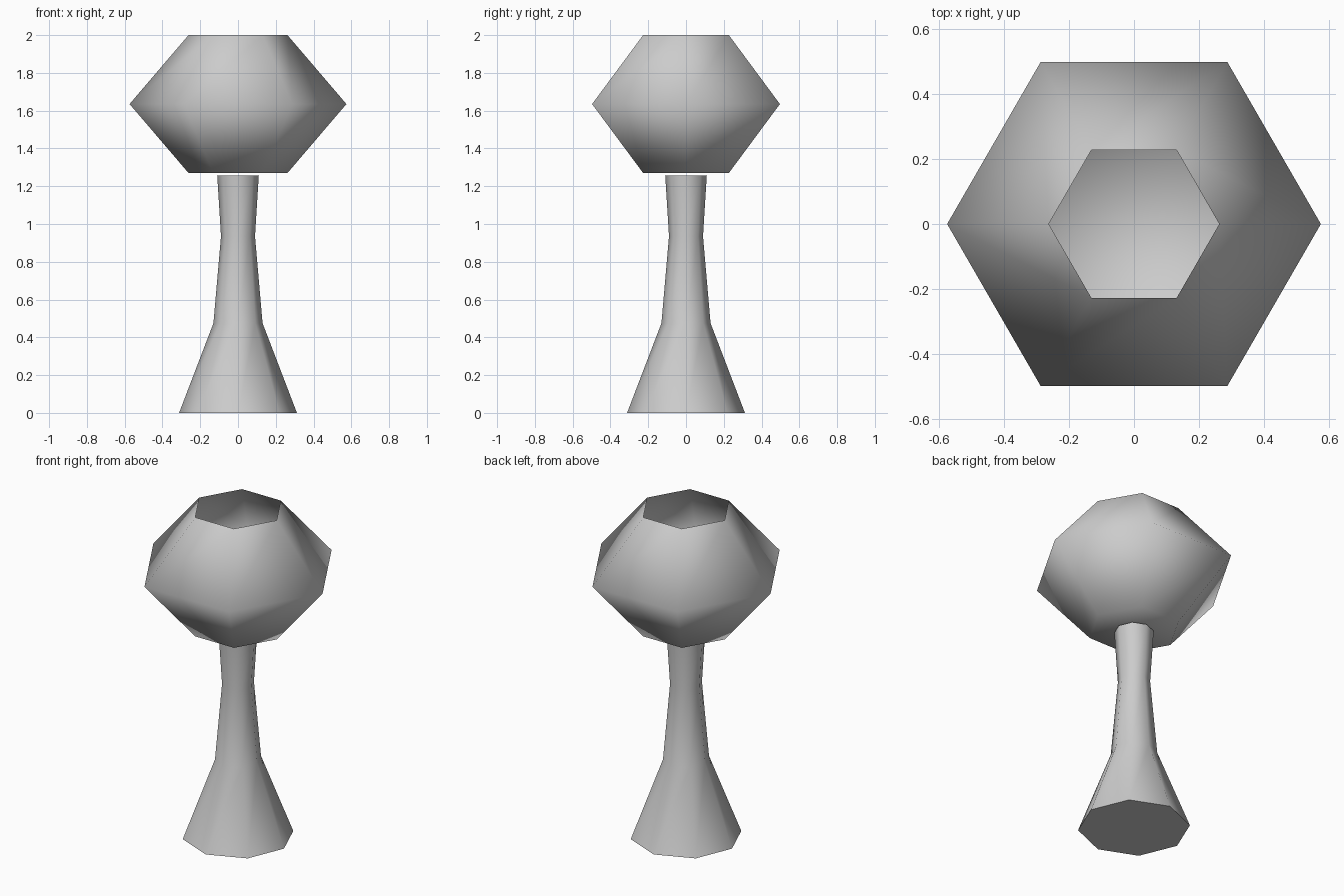
import bpy, bmesh
from math import cos, sin, tau, radians

if "Cube" in bpy.data.objects:
    bpy.data.objects.remove(bpy.data.objects["Cube"])


def lathe(name, sides, profile, cap_top):
    """Stack rings of (radius, height), with a vertex on +x, and close the bottom."""
    bm = bmesh.new()
    rings = [[bm.verts.new((r * cos(tau * i / sides), r * sin(tau * i / sides), z))
              for i in range(sides)] for r, z in profile]
    for low, high in zip(rings, rings[1:]):
        for i in range(sides):
            j = (i + 1) % sides
            bm.faces.new((low[i], low[j], high[j], high[i]))
    bm.faces.new(rings[0][::-1])
    if cap_top:
        bm.faces.new(rings[-1])
    mesh = bpy.data.meshes.new(name)
    bm.to_mesh(mesh)
    bm.free()
    obj = bpy.data.objects.new(name, mesh)
    bpy.context.collection.objects.link(obj)
    bpy.ops.object.select_all(action='DESELECT')
    obj.select_set(True)
    bpy.context.view_layer.objects.active = obj
    bpy.ops.object.shade_smooth_by_angle(angle=radians(80))
    return obj


# Flared eight-sided pedestal
lathe("stem", 8, [(0.312, 0), (0.13, 0.475), (0.09, 0.935), (0.11, 1.257)], True)

# Open six-sided bowl, a thin shell with a flat floor
lathe("bowl", 6, [(0.262, 1.27), (0.574, 1.635), (0.262, 2.0)], False)
